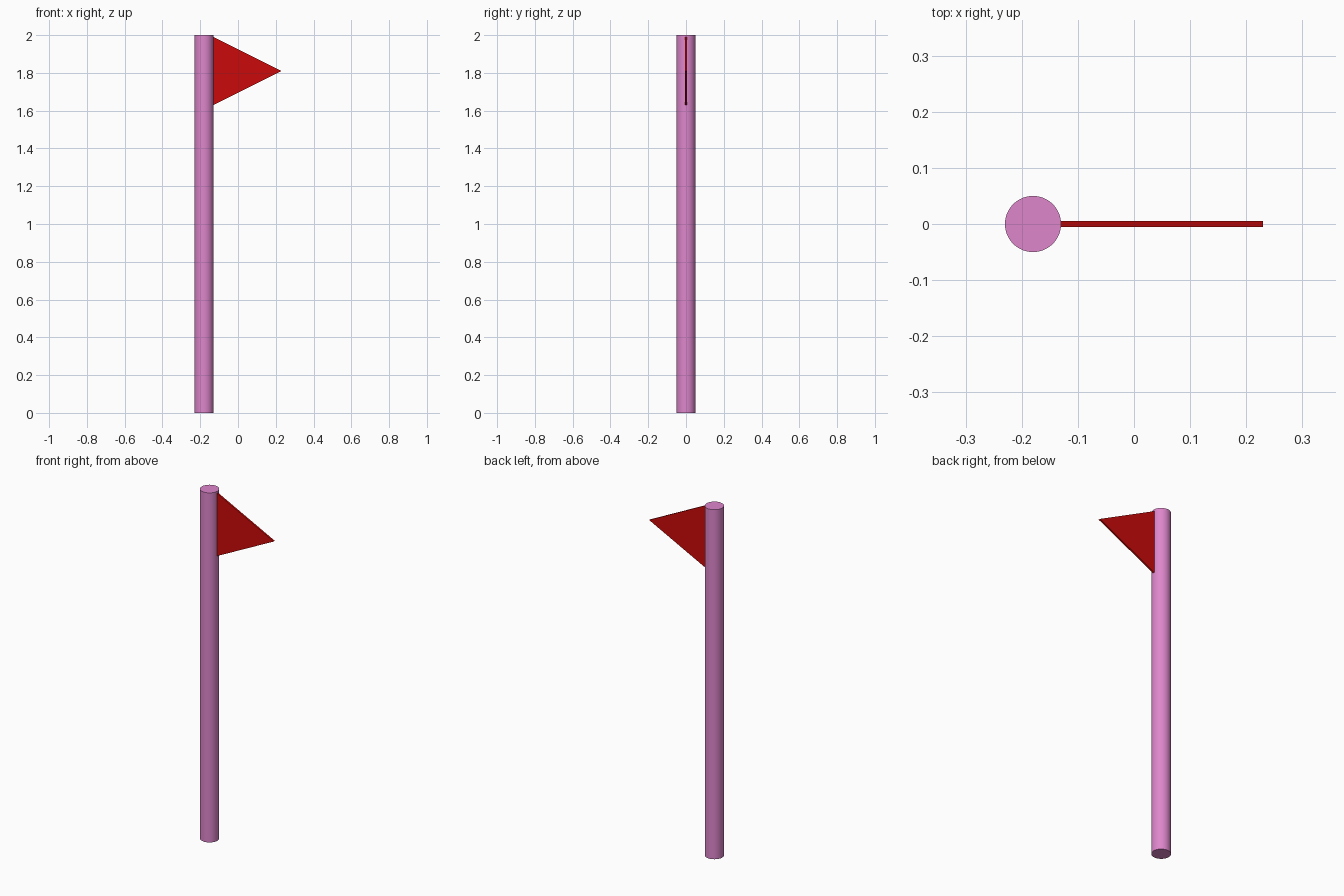
import bpy, bmesh, math

if "Cube" in bpy.data.objects:
    bpy.data.objects.remove(bpy.data.objects["Cube"])


def colour(obj, name, rgb):
    mat = bpy.data.materials.new(name)
    mat.diffuse_color = (*rgb, 1.0)
    mat.use_nodes = True
    mat.node_tree.nodes["Principled BSDF"].inputs["Base Color"].default_value = mat.diffuse_color
    obj.data.materials.append(mat)


# Pole: smooth round shaft with flat ends
bpy.ops.mesh.primitive_cylinder_add(vertices=64, radius=0.05, depth=2.0,
                                    location=(-0.18, 0, 1.0))
pole = bpy.context.object
pole.name = "pole"
bpy.ops.object.shade_smooth_by_angle(angle=math.radians(30))
colour(pole, "pole_pink", (0.73, 0.24, 0.60))

# Pennant: thin triangle extruded through its thickness
HALF = 0.005
bm = bmesh.new()
outline = [(-0.131, 1.63), (0.23, 1.81), (-0.131, 1.99)]
face = bm.faces.new([bm.verts.new((x, -HALF, z)) for x, z in outline])
new = bmesh.ops.extrude_face_region(bm, geom=[face])["geom"]
bmesh.ops.translate(bm, vec=(0, 2 * HALF, 0),
                    verts=[v for v in new if isinstance(v, bmesh.types.BMVert)])
bmesh.ops.recalc_face_normals(bm, faces=bm.faces)
mesh = bpy.data.meshes.new("pennant")
bm.to_mesh(mesh)
bm.free()
pennant = bpy.data.objects.new("pennant", mesh)
bpy.context.collection.objects.link(pennant)
colour(pennant, "pennant_red", (0.6, 0.003, 0.003))
